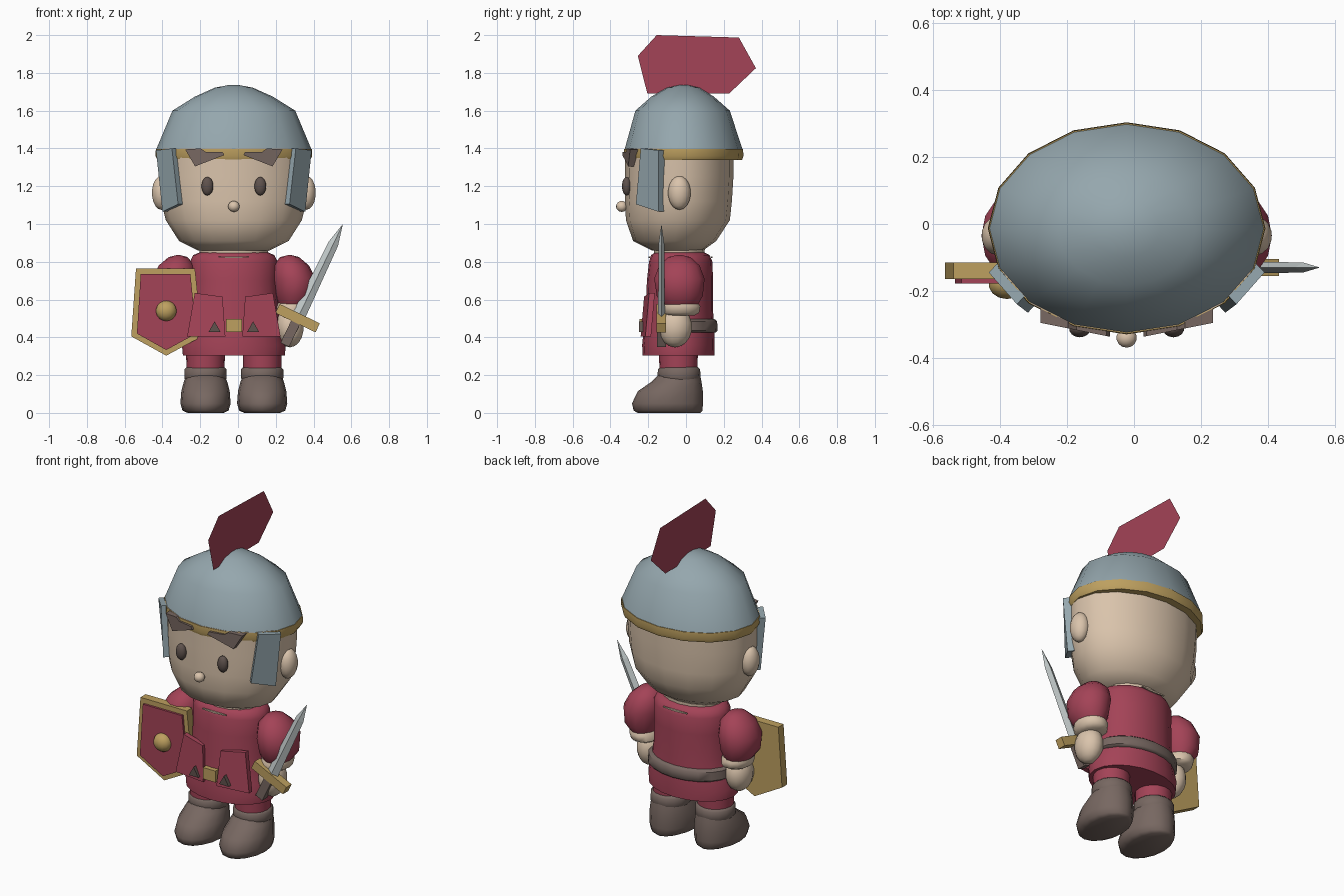
import bpy, bmesh, math
from mathutils import Vector

CX = -0.022  # body centre line


def material(name, rgb):
    m = bpy.data.materials.new(name)
    m.diffuse_color = (*rgb, 1)
    return m


RED = material("red cloth", (0.37, 0.056, 0.095))
STEEL = material("blue steel", (0.30, 0.385, 0.42))
SKIN = material("skin", (0.70, 0.55, 0.41))
BROWN = material("brown leather", (0.185, 0.137, 0.12))
DARK = material("dark brown", (0.115, 0.085, 0.075))
GOLD = material("gold", (0.51, 0.35, 0.115))
BLADE = material("bright steel", (0.55, 0.60, 0.60))


def finish(name, bm, mat, smooth=None):
    bmesh.ops.recalc_face_normals(bm, faces=bm.faces)
    me = bpy.data.meshes.new(name)
    bm.to_mesh(me)
    bm.free()
    me.materials.append(mat)
    ob = bpy.data.objects.new(name, me)
    bpy.context.collection.objects.link(ob)
    if smooth:
        bpy.ops.object.select_all(action='DESELECT')
        ob.select_set(True)
        bpy.context.view_layer.objects.active = ob
        bpy.ops.object.shade_smooth_by_angle(angle=math.radians(smooth))
    return ob


def loft(name, rings, mat, n=16, smooth=50):
    """Stack of ellipses: (z, centre x, centre y, radius x, radius y)."""
    bm = bmesh.new()
    loops = []
    for z, cx, cy, rx, ry in rings:
        loops.append([bm.verts.new((cx + rx * math.cos(2 * math.pi * i / n),
                                    cy + ry * math.sin(2 * math.pi * i / n), z)) for i in range(n)])
    for a, b in zip(loops, loops[1:]):
        for i in range(n):
            j = (i + 1) % n
            bm.faces.new((a[i], a[j], b[j], b[i]))
    bm.faces.new(loops[0])
    bm.faces.new(loops[-1])
    return finish(name, bm, mat, smooth)


def ball(name, centre, radii, mat, u=14, v=9):
    bm = bmesh.new()
    bmesh.ops.create_uvsphere(bm, u_segments=u, v_segments=v, radius=1)
    for vert in bm.verts:
        vert.co = Vector(centre) + Vector(a * b for a, b in zip(vert.co, radii))
    return finish(name, bm, mat, 60)


def prism(name, pts, offset, mat):
    """Polygon extruded by an offset vector."""
    bm = bmesh.new()
    a = [bm.verts.new(p) for p in pts]
    b = [bm.verts.new(Vector(p) + Vector(offset)) for p in pts]
    bm.faces.new(a)
    bm.faces.new(b)
    for i in range(len(a)):
        j = (i + 1) % len(a)
        bm.faces.new((a[i], a[j], b[j], b[i]))
    return finish(name, bm, mat)


# Head, helmet dome and gold rim
loft("head", [(0.86, CX, -0.045, 0.19, 0.135), (0.91, CX, -0.06, 0.29, 0.22),
              (1.02, CX, -0.043, 0.36, 0.275), (1.12, CX, -0.04, 0.385, 0.283),
              (1.25, CX, -0.036, 0.395, 0.287), (1.40, CX, -0.036, 0.40, 0.288)], SKIN)
loft("helmet_dome", [(1.395, CX, -0.013, 0.411, 0.312), (1.60, CX, -0.018, 0.325, 0.25),
                     (1.675, CX, -0.018, 0.205, 0.165), (1.722, CX, -0.015, 0.10, 0.085),
                     (1.735, CX, -0.013, 0.03, 0.025)], STEEL)
loft("helmet_rim", [(1.34, CX, -0.013, 0.405, 0.31), (1.36, CX, -0.013, 0.415, 0.317),
                    (1.398, CX, -0.013, 0.413, 0.315)], GOLD, smooth=30)

# Flat crest sheet
bm = bmesh.new()
bm.faces.new([bm.verts.new((CX, y, z)) for y, z in
              [(-0.255, 1.89), (-0.155, 2.0), (0.28, 1.987), (0.37, 1.825), (0.23, 1.692), (-0.205, 1.692)]])
finish("crest", bm, RED)

# Face, cheek guards and ears
ball("nose", (CX, -0.34, 1.093), (0.031, 0.03, 0.029), SKIN)
for s, side in ((-1, "left"), (1, "right")):
    ball(side + "_eye", (CX + s * 0.14, -0.314, 1.2), (0.032, 0.025, 0.049), DARK)
    ball(side + "_ear", (CX + s * 0.383, -0.035, 1.165), (0.052, 0.06, 0.09), SKIN)
    brow = [(0.05, 1.365), (0.205, 1.305), (0.258, 1.395), (0.175, 1.40), (0.15, 1.382), (0.06, 1.382)]
    prism(side + "_eyebrow", [(CX + s * x, -0.347 + 0.2 * x, z) for x, z in brow], (0, 0.05, 0), BROWN)
    guard = [(0.328, -0.24, 1.40), (0.412, -0.145, 1.39), (0.378, -0.145, 1.065), (0.295, -0.265, 1.105)]
    prism(side + "_cheek_guard", [(CX + s * x, y, z) for x, y, z in guard], (-s * 0.03, 0.032, 0), STEEL)

# Neck, tunic and belt
loft("neck", [(0.78, CX, -0.035, 0.17, 0.13), (0.875, CX, -0.035, 0.185, 0.135)], SKIN)
loft("tunic", [(0.305, CX, -0.04, 0.27, 0.19), (0.36, CX, -0.04, 0.275, 0.192),
               (0.42, CX, -0.038, 0.255, 0.188), (0.55, CX, -0.035, 0.235, 0.178),
               (0.70, CX, -0.032, 0.23, 0.175), (0.80, CX, -0.028, 0.232, 0.168),
               (0.835, CX, -0.03, 0.215, 0.155), (0.85, CX, -0.033, 0.18, 0.13)], RED, n=20)
loft("belt", [(0.425, CX, -0.02, 0.25, 0.178), (0.435, CX, -0.017, 0.262, 0.184),
              (0.485, CX, -0.017, 0.258, 0.182), (0.497, CX, -0.02, 0.24, 0.17)], BROWN, n=20)
for y, side in ((-0.199, "front"), (0.132, "back")):
    prism(side + "_collar_trim", [(CX + x, y, z) for x, z in
                                  [(-0.08, 0.823), (0.0, 0.819), (0.08, 0.823), (0.08, 0.829), (-0.08, 0.829)]],
          (0, 0.008, 0), SKIN)
prism("buckle", [(CX + x, -0.246, z) for x, z in
                 [(-0.042, 0.428), (0.042, 0.428), (0.042, 0.497), (-0.042, 0.497)]], (0, 0.04, 0), GOLD)

for s, side in ((-1, "left"), (1, "right")):
    # Front tunic flaps with small studs
    flap = [(0.06, -0.222, 0.615), (0.207, -0.195, 0.635), (0.247, -0.215, 0.405), (0.045, -0.24, 0.405)]
    prism(side + "_flap", [(CX + s * x, y, z) for x, y, z in flap], (0, 0.03, 0), RED)
    prism(side + "_stud", [(CX + s * 0.102 + x, -0.25, z) for x, z in
                           [(-0.032, 0.428), (0.032, 0.428), (0, 0.485)]], (0, 0.03, 0), DARK)

    # Legs, boot cuffs and boots
    x = CX + s * 0.15
    loft(side + "_leg", [(0.19, x, -0.04, 0.10, 0.10), (0.37, x, -0.04, 0.104, 0.104)], RED)
    loft(side + "_boot_cuff", [(0.17, x, -0.037, 0.105, 0.105), (0.185, x, -0.037, 0.112, 0.114),
                               (0.23, x, -0.037, 0.112, 0.112), (0.242, x, -0.037, 0.10, 0.10)], BROWN)
    loft(side + "_boot", [(0.0, x, -0.09, 0.095, 0.165), (0.012, x, -0.095, 0.122, 0.182),
                          (0.05, x, -0.098, 0.133, 0.188), (0.115, x, -0.083, 0.128, 0.172),
                          (0.165, x, -0.05, 0.115, 0.132), (0.20, x, -0.037, 0.10, 0.112)], BROWN)

    # Sleeves, forearm cuffs and hands
    x = CX + s * 0.315
    loft(side + "_sleeve", [(0.57, x, -0.03, 0.075, 0.095), (0.62, x + s * 0.008, -0.033, 0.105, 0.125),
                            (0.71, x + s * 0.004, -0.035, 0.115, 0.137), (0.78, x - s * 0.012, -0.035, 0.095, 0.11),
                            (0.825, x - s * 0.02, -0.035, 0.05, 0.06), (0.835, x - s * 0.02, -0.035, 0.01, 0.015)],
         RED, n=14)
    loft(side + "_arm_cuff", [(0.515, x - s * 0.01, -0.03, 0.06, 0.075), (0.53, x - s * 0.01, -0.03, 0.083, 0.102),
                              (0.565, x - s * 0.005, -0.028, 0.087, 0.107), (0.59, x, -0.03, 0.075, 0.09)], SKIN, n=14)
    ball(side + "_hand", (x - s * 0.018, -0.058, 0.455), (0.075, 0.09, 0.108), SKIN)

# Shield with a gold body, red panel and boss
prism("shield", [(x, -0.165, z) for x, z in
                 [(-0.54, 0.765), (-0.228, 0.765), (-0.19, 0.405), (-0.38, 0.303), (-0.565, 0.405)]],
      (0, 0.05, 0), GOLD)
prism("shield_panel", [(x, -0.178, z) for x, z in
                       [(-0.515, 0.735), (-0.252, 0.735), (-0.22, 0.42), (-0.38, 0.333), (-0.535, 0.42)]],
      (0, 0.02, 0), RED)
ball("shield_boss", (-0.38, -0.178, 0.54), (0.056, 0.047, 0.054), GOLD)

# Sword: local u runs along the blade, v across it
ORIGIN = Vector((0.315, -0.13, 0.50))
U = Vector((0.433, 0, 0.901))
V = Vector((0.901, 0, -0.433))
Y = Vector((0, 1, 0))


def sword_box(name, u0, u1, v, y, mat):
    pts = [ORIGIN + U * a + V * b - Y * y for a, b in ((u0, -v), (u1, -v), (u1, v), (u0, v))]
    prism(name, pts, Y * 2 * y, mat)


sword_box("sword_guard", -0.025, 0.028, 0.118, 0.025, GOLD)
sword_box("sword_grip", -0.155, 0.0, 0.025, 0.024, BROWN)
bm = bmesh.new()
rows = []
for u, w, t in ((0.0, 0.036, 0.018), (0.44, 0.027, 0.015)):
    c = ORIGIN + U * u
    rows.append([bm.verts.new(p) for p in (c - V * w, c - Y * t, c + V * w, c + Y * t)])
tip = bm.verts.new(ORIGIN + U * 0.555)
for i in range(4):
    j = (i + 1) % 4
    bm.faces.new((rows[0][i], rows[0][j], rows[1][j], rows[1][i]))
    bm.faces.new((rows[1][i], rows[1][j], tip))
bm.faces.new(rows[0])
finish("sword_blade", bm, BLADE)
